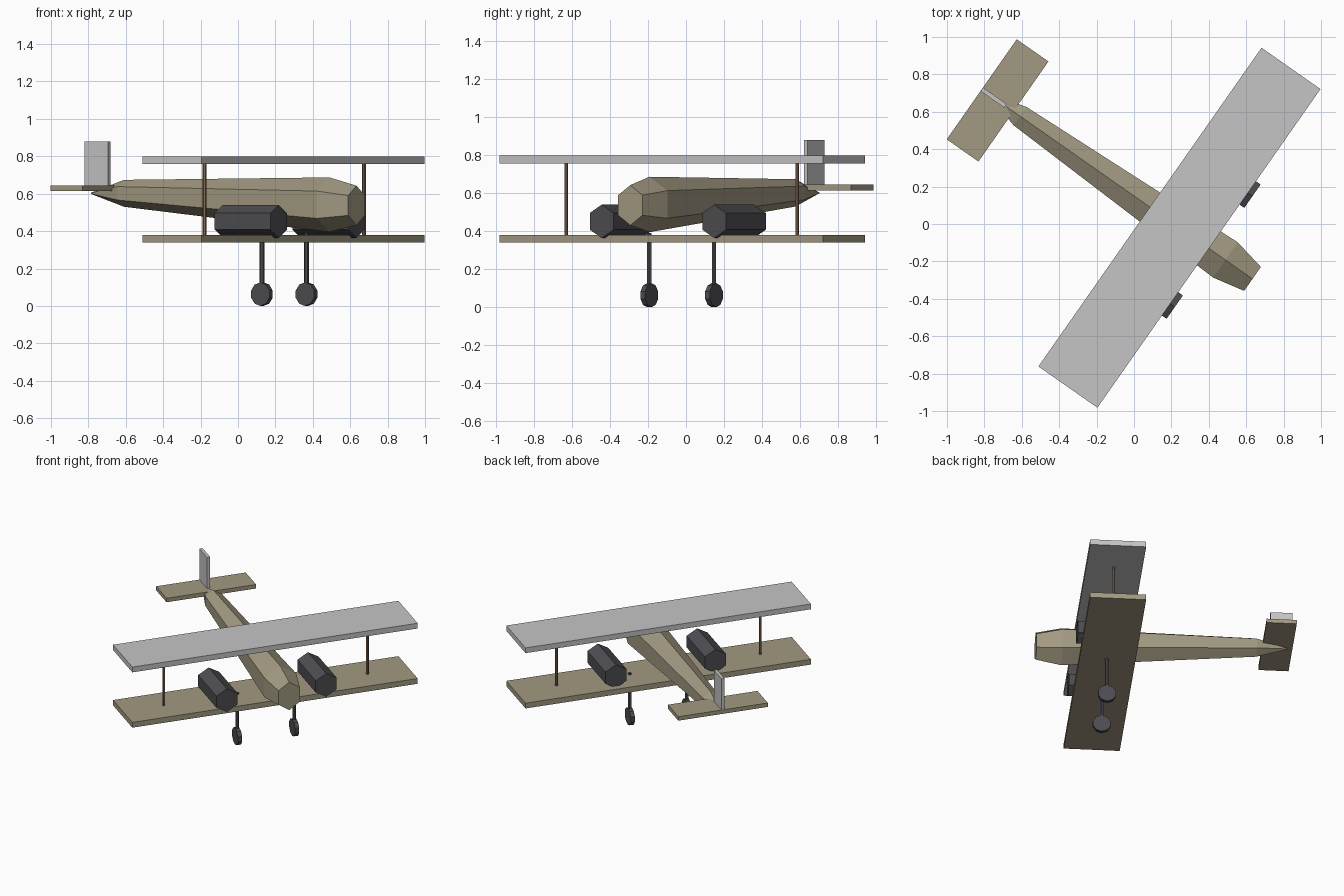
import bpy, bmesh, math
from mathutils import Matrix, Vector

if "Cube" in bpy.data.objects:
    bpy.data.objects.remove(bpy.data.objects["Cube"])

# aircraft frame: +x forward, +y towards the left wing, turned 35 degrees on the ground
FRAME = Matrix.Translation((0.243, -0.02, 0)) @ Matrix.Rotation(math.radians(-35), 4, 'Z')


def material(name, rgb):
    m = bpy.data.materials.new(name)
    m.diffuse_color = (*rgb, 1)
    m.use_nodes = True
    m.node_tree.nodes["Principled BSDF"].inputs["Base Color"].default_value = m.diffuse_color
    return m


TAN = material("tan", (0.36, 0.32, 0.22))
GREY = material("light_grey", (0.56, 0.56, 0.56))
DARK = material("dark_grey", (0.075, 0.075, 0.085))
BROWN = material("brown", (0.22, 0.14, 0.08))


def finish(name, bm, mat):
    bmesh.ops.recalc_face_normals(bm, faces=bm.faces)
    me = bpy.data.meshes.new(name)
    bm.to_mesh(me)
    bm.free()
    me.materials.append(mat)
    ob = bpy.data.objects.new(name, me)
    ob.matrix_world = FRAME
    bpy.context.collection.objects.link(ob)


def box(name, centre, size, mat):
    bm = bmesh.new()
    bmesh.ops.create_cube(bm, size=1, matrix=Matrix.Translation(centre) @ Matrix.Diagonal((*size, 1)))
    finish(name, bm, mat)


def prism(name, start, end, radius, sides, mat):
    a, b = Vector(start), Vector(end)
    turn = (b - a).to_track_quat('Z', 'Y').to_matrix().to_4x4()
    bm = bmesh.new()
    bmesh.ops.create_cone(bm, cap_ends=True, segments=sides, radius1=radius, radius2=radius,
                          depth=(b - a).length, matrix=Matrix.Translation((a + b) / 2) @ turn)
    finish(name, bm, mat)


# fuselage: hexagonal sections (x, centre height, half width, half height)
bm = bmesh.new()
rings = []
for x, z, w, h in [(0.477, 0.537, 0.078, 0.106), (0.30, 0.541, 0.115, 0.146),
                   (-1.04, 0.602, 0.060, 0.072), (-1.254, 0.602, 0.004, 0.004)]:
    section = [(0, 1), (1, 0.5), (1, -0.5), (0, -1), (-1, -0.5), (-1, 0.5)]
    rings.append([bm.verts.new((x, w * p, z + h * q)) for p, q in section])
for r, s in zip(rings, rings[1:]):
    for i in range(6):
        j = (i + 1) % 6
        bm.faces.new((r[i], r[j], s[j], s[i]))
bm.faces.new(rings[0])
bm.faces.new(rings[-1])
finish("fuselage", bm, TAN)

# wings and tail surfaces
box("upper_wing", (0, 0, 0.778), (0.385, 2.08, 0.04), GREY)
box("lower_wing", (0, 0, 0.36), (0.385, 2.08, 0.04), TAN)
box("tailplane", (-1.187, 0, 0.63), (0.207, 0.653, 0.03), TAN)
box("tail_fin", (-1.213, 0, 0.752), (0.153, 0.023, 0.256), GREY)

# paired parts
for side, label in ((1, "left"), (-1, "right")):
    prism(label + "_strut", (0.005, side * 0.743, 0.37), (0.005, side * 0.743, 0.77), 0.01, 6, BROWN)
    prism(label + "_engine", (-0.142, side * 0.362, 0.452), (0.223, side * 0.362, 0.452), 0.088, 6, DARK)
    y = side * 0.208
    prism(label + "_gear_leg", (0.005, y, 0.06), (0.005, y, 0.39), 0.013, 6, DARK)
    prism(label + "_wheel", (0.005, y - 0.015, 0.063), (0.005, y + 0.015, 0.063), 0.063, 10, DARK)
